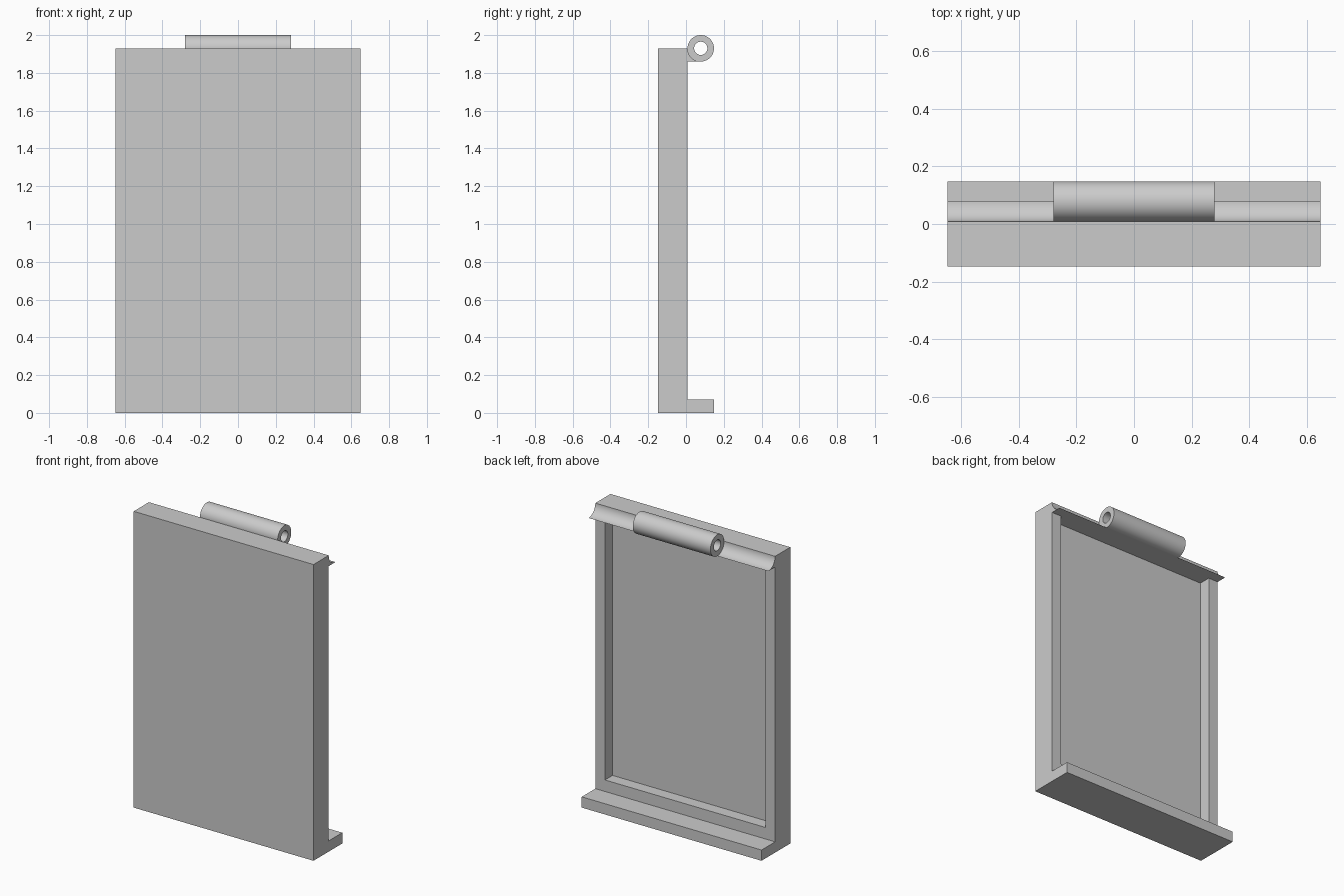
import bpy
import bmesh
from math import cos, sin, pi, radians

if "Cube" in bpy.data.objects:
    bpy.data.objects.remove(bpy.data.objects["Cube"], do_unlink=True)

grey = bpy.data.materials.new("plain grey")
grey.use_nodes = True
COLOUR = (0.6, 0.6, 0.6, 1)
grey.diffuse_color = COLOUR
grey.node_tree.nodes["Principled BSDF"].inputs["Base Color"].default_value = COLOUR

HALF_WIDTH = 0.648
FRONT, BACK, REAR = -0.148, 0.008, 0.148   # panel front, panel back, foot tip
TOP = 1.93
RIM = 0.07                                 # rim width, foot height, barrel radius
BARREL_Y = BACK + RIM


def arc(radius, start, end, steps):
    """Points (y, z) on a circle around the hinge axis."""
    angles = [start + (end - start) * i / steps for i in range(steps + 1)]
    return [(BARREL_Y + radius * cos(a), TOP + radius * sin(a)) for a in angles]


def make_object(name, bm):
    bmesh.ops.recalc_face_normals(bm, faces=bm.faces)
    mesh = bpy.data.meshes.new(name)
    bm.to_mesh(mesh)
    bm.free()
    mesh.materials.append(grey)
    obj = bpy.data.objects.new(name, mesh)
    bpy.context.collection.objects.link(obj)
    return obj


def extrude_profile(name, profile, half):
    """Sweep a closed (y, z) outline along x."""
    bm = bmesh.new()
    face = bm.faces.new([bm.verts.new((-half, y, z)) for y, z in profile])
    swept = bmesh.ops.extrude_face_region(bm, geom=[face])["geom"]
    verts = [v for v in swept if isinstance(v, bmesh.types.BMVert)]
    bmesh.ops.translate(bm, verts=verts, vec=(2 * half, 0, 0))
    return make_object(name, bm)


def smooth(obj):
    bpy.ops.object.select_all(action="DESELECT")
    obj.select_set(True)
    bpy.context.view_layer.objects.active = obj
    bpy.ops.object.shade_smooth_by_angle(angle=radians(30))


# Panel with foot ledge and concave hinge cradle, as one side profile
outline = [(FRONT, 0), (REAR, 0), (REAR, RIM), (BACK, RIM), (BACK, TOP - RIM)]
outline += arc(RIM, -pi / 2, -pi, 16) + [(FRONT, TOP)]
panel = extrude_profile("panel_with_foot", outline, HALF_WIDTH)

# Shallow recess in the back, its top flush with the cradle underside
floor, ceiling, depth = 2 * RIM + 0.005, TOP - RIM, BACK - 0.078
recess = extrude_profile("recess_cutter", [(depth, floor), (BACK + 0.05, floor),
                         (BACK + 0.05, ceiling), (depth, ceiling)], HALF_WIDTH - RIM)
recess.hide_render = True
cut = panel.modifiers.new("recess", "BOOLEAN")
cut.operation = "DIFFERENCE"
cut.solver = "EXACT"
cut.object = recess
bpy.context.view_layer.objects.active = panel
bpy.ops.object.modifier_apply(modifier=cut.name)
bpy.data.objects.remove(recess, do_unlink=True)
smooth(panel)

# Hollow hinge barrel
bm = bmesh.new()
rings = [[bm.verts.new((x, y, z)) for y, z in arc(r, 0, 2 * pi, 64)[:-1]]
         for x, r in ((-0.28, RIM), (0.28, RIM), (0.28, RIM / 2), (-0.28, RIM / 2))]
for ring, following in zip(rings, rings[1:] + rings[:1]):
    for i in range(len(ring)):
        bm.faces.new((ring[i - 1], ring[i], following[i], following[i - 1]))
smooth(make_object("hinge_barrel", bm))
